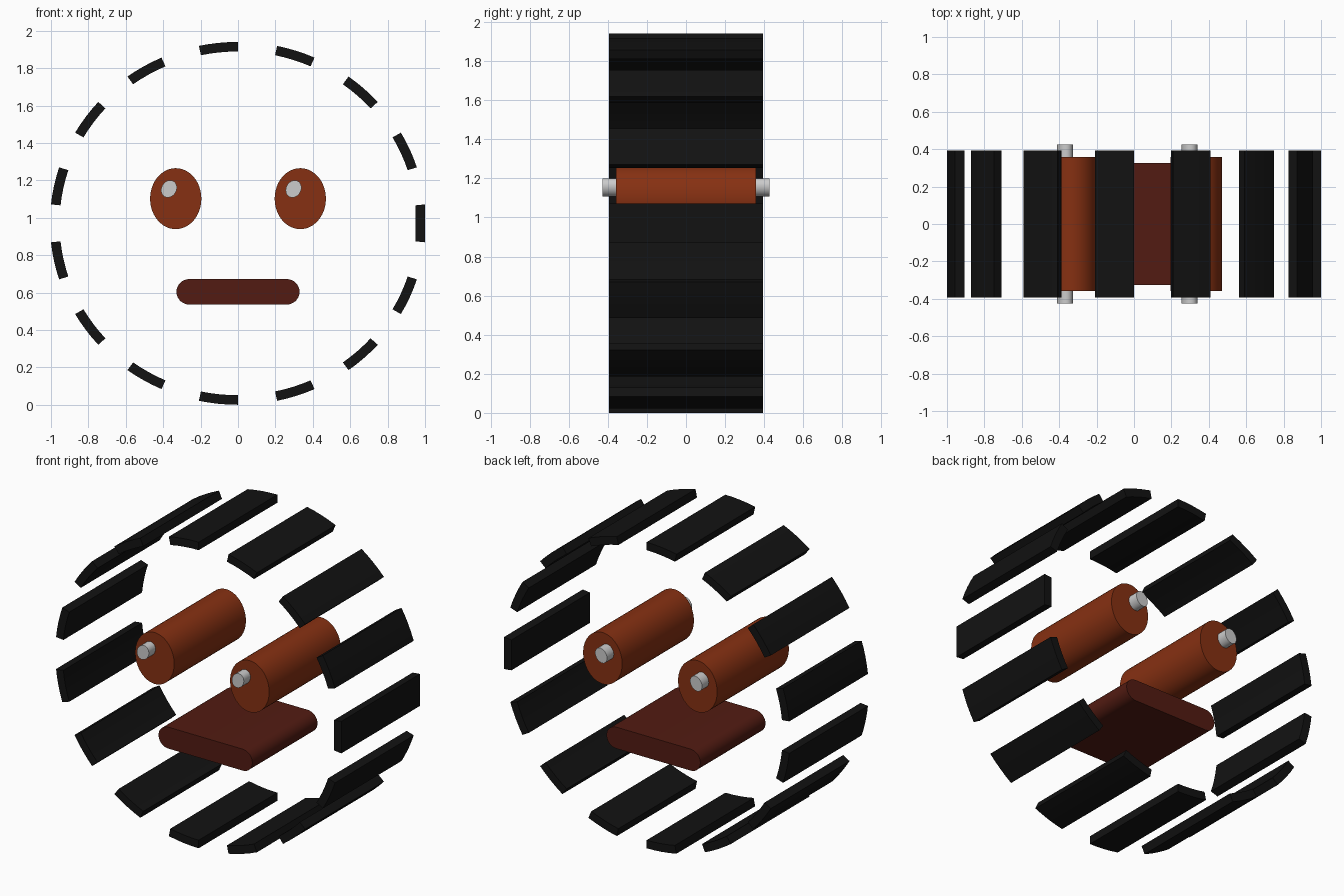
import bpy, bmesh
from math import sin, cos, pi, radians

if "Cube" in bpy.data.objects:
    bpy.data.objects.remove(bpy.data.objects["Cube"])


def material(name, rgb):
    m = bpy.data.materials.new(name)
    m.diffuse_color = (*rgb, 1)
    m.use_nodes = True
    m.node_tree.nodes["Principled BSDF"].inputs["Base Color"].default_value = m.diffuse_color
    return m


BLACK = material("black", (0.006, 0.006, 0.006))
ORANGE = material("burnt_orange", (0.24, 0.03, 0.006))
BROWN = material("dark_brown", (0.085, 0.011, 0.006))


def add_prism(bm, profile, half):
    """Extrude a closed x-z profile along y from -half to +half."""
    f = bm.faces.new([bm.verts.new((x, -half, z)) for x, z in profile])
    out = bmesh.ops.extrude_face_region(bm, geom=[f])
    verts = [v for v in out["geom"] if isinstance(v, bmesh.types.BMVert)]
    bmesh.ops.translate(bm, verts=verts, vec=(0, 2 * half, 0))


def make_object(name, profiles, half, mat=None):
    bm = bmesh.new()
    for p in profiles:
        add_prism(bm, p, half)
    bmesh.ops.recalc_face_normals(bm, faces=bm.faces)
    me = bpy.data.meshes.new(name)
    bm.to_mesh(me)
    bm.free()
    ob = bpy.data.objects.new(name, me)
    bpy.context.collection.objects.link(ob)
    if mat:
        me.materials.append(mat)
    bpy.ops.object.select_all(action='DESELECT')
    ob.select_set(True)
    bpy.context.view_layer.objects.active = ob
    bpy.ops.object.shade_smooth_by_angle(angle=radians(30))
    return ob


def ellipse(cx, cz, rx, rz, tilt=0.0, n=48):
    pts = []
    for i in range(n):
        a = 2 * pi * i / n
        x, z = rx * cos(a), rz * sin(a)
        pts.append((cx + x * cos(tilt) - z * sin(tilt),
                    cz + x * sin(tilt) + z * cos(tilt)))
    return pts


def dash(mid, segments):
    """Curved slat profile: a 12 degree piece of the elliptical ring."""
    angles = [radians(mid - 6 + 12 * i / segments) for i in range(segments + 1)]
    outer = [(1.0055 * cos(a), 0.97 + 0.97 * sin(a)) for a in angles]
    inner = [(0.954 * cos(a), 0.97 + 0.919 * sin(a)) for a in angles]
    return outer + inner[::-1]


# broken outline of the head: 15 slats, the one at the right is flat
make_object("outline_slats",
            [dash(24 * k, 4 if k else 1) for k in range(15)], 0.394, BLACK)

# eyes, with a light rod through each one
for side, s in (("left", -1), ("right", 1)):
    make_object(side + "_eye", [ellipse(0.333 * s, 1.102, 0.137, 0.163)],
                0.359, ORANGE)
    make_object(side + "_eye_glint",
                [ellipse(0.333 * s - 0.036, 1.154, 0.040, 0.048, radians(-30), 32)],
                0.426)

# straight mouth with round ends
R, L, Z = 0.068, 0.261, 0.604
right_end = [(L + R * cos(a), Z + R * sin(a))
             for a in (-pi / 2 + pi * i / 16 for i in range(17))]
make_object("mouth", [right_end + [(-x, z) for x, z in reversed(right_end)]],
            0.326, BROWN)
